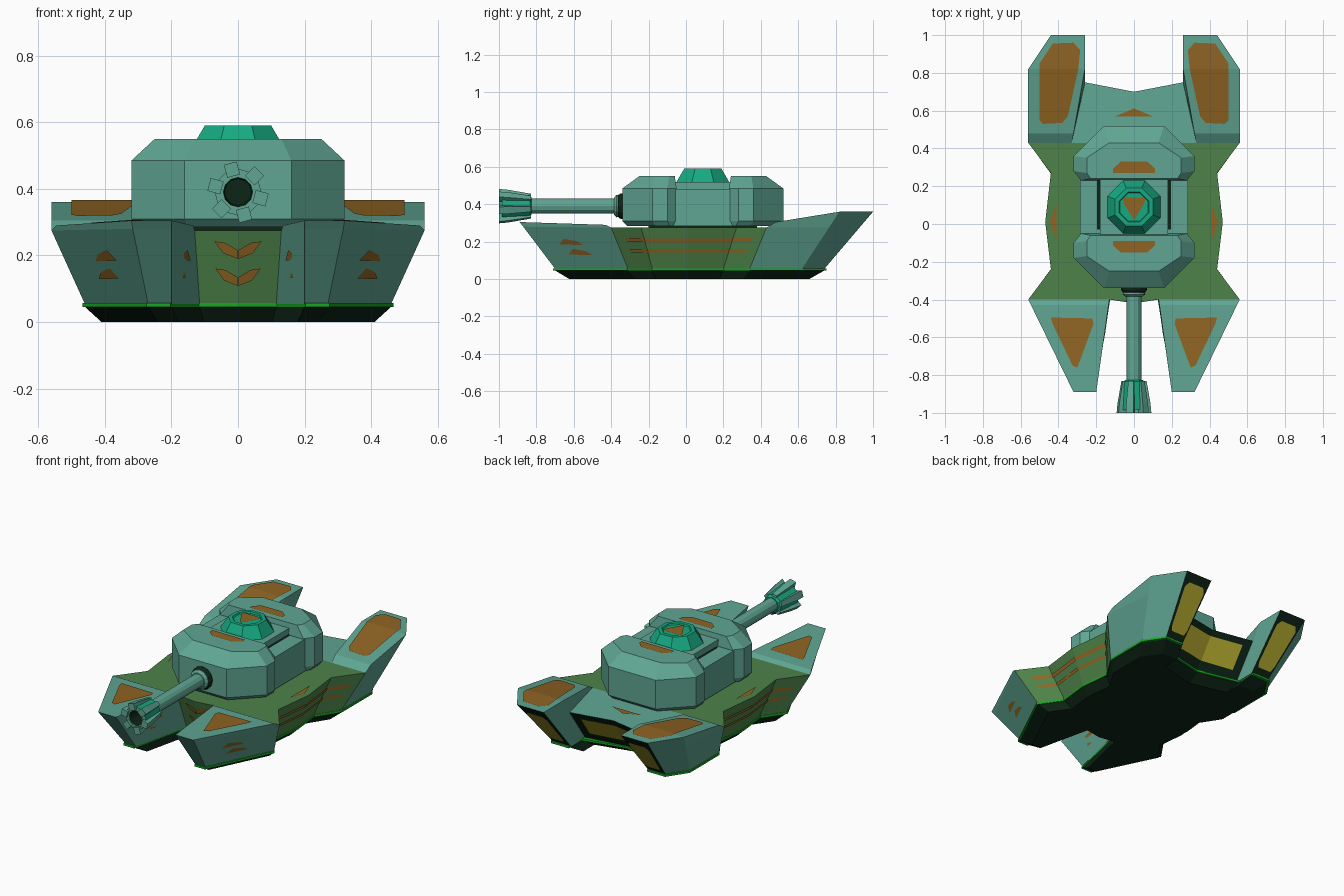
import bpy, bmesh, math
from mathutils import Vector

cube = bpy.data.objects.get("Cube")
if cube:
    bpy.data.objects.remove(cube)


def material(name, rgb):
    m = bpy.data.materials.new(name)
    m.use_nodes = True
    m.diffuse_color = (*rgb, 1)
    m.node_tree.nodes["Principled BSDF"].inputs["Base Color"].default_value = (*rgb, 1)
    return m


TEAL = material("teal armour", (.115, .38, .29))
GREEN = material("moss green", (.075, .225, .066))
ORANGE = material("rust orange", (.28, .13, .017))
EMERALD = material("emerald", (.008, .40, .22))
GLOW = material("bright green", (.008, .38, .015))
DARK = material("dark underside", (.004, .018, .008))
YELLOW = material("engine yellow", (.48, .42, .03))


def finish(name, bm, mats, mirror=False):
    me = bpy.data.meshes.new(name)
    bm.to_mesh(me)
    bm.free()
    for m in mats:
        me.materials.append(m)
    ob = bpy.data.objects.new(name, me)
    bpy.context.collection.objects.link(ob)
    if mirror:
        ob.modifiers.new("mirror", "MIRROR").use_mirror_merge = False
    return ob


def loft(name, rings, mats, rule=None, mirror=False, crease=None):
    """Skin a stack of rings and cap both ends; rule picks a colour per face."""
    bm = bmesh.new()
    vs = [[bm.verts.new(p) for p in r] for r in rings]
    n = len(vs[0])
    for a, b in zip(vs, vs[1:]):
        for i in range(n):
            j = (i + 1) % n
            bm.faces.new((a[i], a[j], b[j], b[i]))
    bm.faces.new(vs[0][::-1])
    bm.faces.new(vs[-1])
    if crease:
        bmesh.ops.connect_verts(bm, verts=[vs[-1][i] for i in crease])
    bmesh.ops.recalc_face_normals(bm, faces=bm.faces)
    bm.normal_update()
    if rule:
        for f in bm.faces:
            f.material_index = rule(f.calc_center_median(), f.normal)
    return finish(name, bm, mats, mirror)


def plate(name, polys, mat=ORANGE, mirror=False):
    bm = bmesh.new()
    for poly in polys:
        bm.faces.new([bm.verts.new(p) for p in poly])
    return finish(name, bm, [mat], mirror)


def wall_plate(name, lo, up, i, shapes, mat=ORANGE, mirror=True):
    """Lay shapes given in wall coordinates (along, up) on one wall of a part."""
    j = (i + 1) % len(lo)
    a, b, c, d = (Vector(p) for p in (lo[i], lo[j], up[j], up[i]))
    out = (b - a).cross(d - a).normalized() * .006
    polys = [[a.lerp(b, u).lerp(d.lerp(c, u), v) + out for u, v in s] for s in shapes]
    return plate(name, polys, mat, mirror)


def at(points, z):
    return [(x, y, z) for x, y in points]


def both(half):
    return half + [(-x, *r) for x, *r in reversed(half) if x > 0]


def box_uv(u0, u1, v0, v1):
    return [(u0, v0), (u1, v0), (u1, v1), (u0, v1)]


# Green centre hull
LOW, DECK = .055, .275
hull_lo = at([(0, -.35), (.115, -.33), (.46, -.31), (.37, -.18), (.39, .01),
              (.37, .20), (.46, .34), (.3, .34)], LOW)
hull_up = at([(0, -.42), (.13, -.40), (.56, -.40), (.44, -.24), (.47, .01),
              (.44, .27), (.56, .43), (.33, .43)], DECK)
loft("centre_hull", [both(hull_lo), both(hull_up)], [GREEN])

# Front prongs
prong_lo = at([(.115, -.33), (.20, -.70), (.27, -.70), (.46, -.31)], LOW)
prong_top = [(.135, -.43, .29), (.20, -.89, .305), (.32, -.89, .305), (.545, -.43, .29)]
prong_mid = [(.13, -.40, DECK), (.20, -.87, .28), (.316, -.87, .28), (.56, -.40, DECK)]
loft("front_prong", [prong_lo, prong_mid, prong_top], [TEAL], mirror=True)

# Rear pods with dark engine ends
pod_lo = at([(.30, .34), (.46, .34), (.46, .62), (.38, .74), (.26, .74), (.26, .62)], LOW)
pod_top = [(.32, .48, .305), (.56, .48, .305), (.56, .82, .36),
           (.44, 1, .36), (.26, 1, .36), (.26, .82, .36)]
pod_mid = [(.33, .43, DECK), (.56, .43, DECK)] + [
    tuple(Vector(a).lerp(Vector(b), .72)) for a, b in zip(pod_lo[2:], pod_top[2:])]
loft("rear_pod", [pod_lo, pod_mid, pod_top], [TEAL, DARK],
     lambda c, n: int(n.y > .6 and n.z < -.3 and abs(n.x) < .2), True, (2, 5))
wall_plate("pod_engine", pod_lo, pod_top, 3,
           [[(.15, .12), (.85, .12), (.92, .2), (.92, .78), (.8, .86),
             (.2, .86), (.08, .78), (.08, .2)]], YELLOW)

# Rear deck and its engine
rear_lo = both([(0, .56, LOW), (.26, .60, LOW), (.30, .34, LOW)][::-1])
rear_up = both([(0, .70, .265), (.26, .75, .265), (.33, .43, DECK)][::-1])
loft("rear_deck", [rear_lo, rear_up], [TEAL, DARK],
     lambda c, n: int(n.y > .3 and n.z < .3))
wall_plate("rear_engine", rear_lo, rear_up, 1,
           [[(.2, .25), (1, .25), (1, .85), (.2, .85)]], YELLOW)

# Glowing strip and dark underside share one outline
outline = [(x, y) for x, y, z in
           hull_lo[:1] + prong_lo + hull_lo[3:7] + pod_lo[2:6] + [(0, .56, 0)]]
outline = both(outline)


def skirt(scale, z):
    return [(x * scale, y * scale, z) for x, y in outline]


loft("glow_strip", [skirt(1.015, .045), skirt(1.015, .057)], [GLOW])
loft("underside", [skirt(.89, 0), skirt(1, .046)], [DARK])

# Turret: matching front and rear blocks around a lower middle
foot = [(.28, -.05), (.32, -.10), (.32, -.18), (.16, -.34)]
roof = [(.23, -.06), (.25, -.09), (.25, -.17), (.13, -.25)]
rings = [at(both([(x * .94, .09 + (y - .09) * .94) for x, y in foot]), .285),
         at(both(foot), .31), at(both(foot), .485), at(both(roof), .55)]
loft("turret_front", rings, [TEAL])
loft("turret_rear", [[(x, .18 - y, z) for x, y, z in r] for r in rings], [TEAL])


def block(name, x, y0, y1, z0, z1, mat):
    base = [(-x, y0), (x, y0), (x, y1), (-x, y1)]
    return loft(name, [at(base, z0), at(base, z1)], [mat])


block("turret_middle", .285, -.07, .25, .285, .48, TEAL)
block("turret_ridge", .18, -.07, .25, .47, .52, TEAL)
block("turret_neck", .22, -.2, .38, .26, .29, DARK)


# Octagonal hatch with a sunken lid
def octagon(r, z):
    angles = [math.pi * (k + .5) / 4 for k in range(8)]
    return [(r * math.cos(a), .09 + r * math.sin(a), z) for a in angles]


loft("hatch", [octagon(.155, .515), octagon(.108, .59), octagon(.085, .59),
               octagon(.08, .582)], [EMERALD])


# Gun turned about its long axis
def turned(name, profile, mats, rule=None, sides=12):
    rings = [[(r * math.cos(k * math.tau / sides), y, .39 + r * math.sin(k * math.tau / sides))
              for k in range(sides)] for r, y in profile]
    return loft(name, rings, mats, rule)


turned("gun_collar", [(.068, -.32), (.068, -.35), (.05, -.375)], [DARK])
turned("gun_collar_ring", [(.05, -.33), (.06, -.372), (.045, -.385)], [TEAL])
turned("barrel", [(.04, -.33), (.04, -.84)], [TEAL])
turned("muzzle", [(.045, -.825), (.058, -.835), (.07, -.985), (.044, -.985), (.04, -.88)],
       [EMERALD, TEAL, DARK],
       lambda c, n: 1 if n.y < -.9 and c.y < -.97 else 2 if -.98 < c.y < -.87 and
       (c.x ** 2 + (c.z - .39) ** 2) < .05 ** 2 else 0)
for k in range(6):
    a = math.radians(45 + 60 * k)
    radial = Vector((math.cos(a), 0, math.sin(a)))
    side = Vector((-math.sin(a), 0, math.cos(a)))
    ends = [[Vector((0, y, .39)) + radial * r + side * s
             for r, s in ((.05, -w), (R, -w), (R, w), (.05, w))]
            for y, R, w in ((-.83, .065, .014), (-.95, .085, .02), (-1, .09, .02))]
    loft("muzzle_fin", ends, [TEAL])

# Painted side stripes, chevrons and prong slashes
for i, u0, u1 in ((2, .35, 1), (3, 0, 1), (4, 0, 1), (5, 0, .7)):
    wall_plate("side_stripes", hull_lo, hull_up, i,
               [box_uv(u0, u1, .4, .48), box_uv(u0, u1, .65, .75)])
wall_plate("front_chevrons", hull_lo, hull_up, 0,
           [[(0, v), (.35, v + .08), (.55, v + .24), (.3, v + .22), (0, v + .12)]
            for v in (.25, .62)])
slashes = [[(u, v), (u + .3, v), (u + .25, v + .08), (u + .1, v + .13)]
           for u, v in ((.33, .32), (.3, .54))]
for i in (0, 2):
    wall_plate("prong_slashes", prong_lo, prong_top, i, slashes)


# Painted roof and deck patches
def pod_z(y):
    return .311 + (min(y, .82) - .48) / .34 * .055


patch_front = [(.35, .57), (.38, .535), (.48, .53), (.50, .55), (.50, .82), (.295, .82)]
patch_rear = [(.295, .82), (.50, .82), (.50, .85), (.43, .955), (.32, .96), (.285, .92)]
plate("pod_patch", [[(x, y, pod_z(y)) for x, y in p] for p in (patch_front, patch_rear)],
      mirror=True)
plate("prong_patch", [[(x, y, .296 + (-.43 - y) * .033) for x, y in
                       ((.22, -.5), (.44, -.495), (.43, -.53), (.325, -.75),
                        (.3, -.76), (.215, -.53))]], mirror=True)
plate("deck_patch", [at([(.41, -.09), (.445, .01), (.41, .11)], .281)], mirror=True)
plate("rear_arrow", [at([(-.1, .57), (.1, .57), (.04, .595), (0, .612), (-.04, .595)], .276)])
mark = [(-.11, -.09), (.11, -.09), (.11, -.115), (.07, -.15), (-.07, -.15), (-.11, -.115)]
plate("turret_marks", [at(mark, .555), at([(x, .18 - y) for x, y in mark], .555)])
plate("hatch_mark", [at([(-.06, .14), (.06, .14), (.055, .11), (0, .02), (-.055, .11)], .588)])
plate("ridge_groove", [at([(.18, -.03), (.195, -.03), (.195, .23), (.18, .23)], .484)],
      DARK, True)
